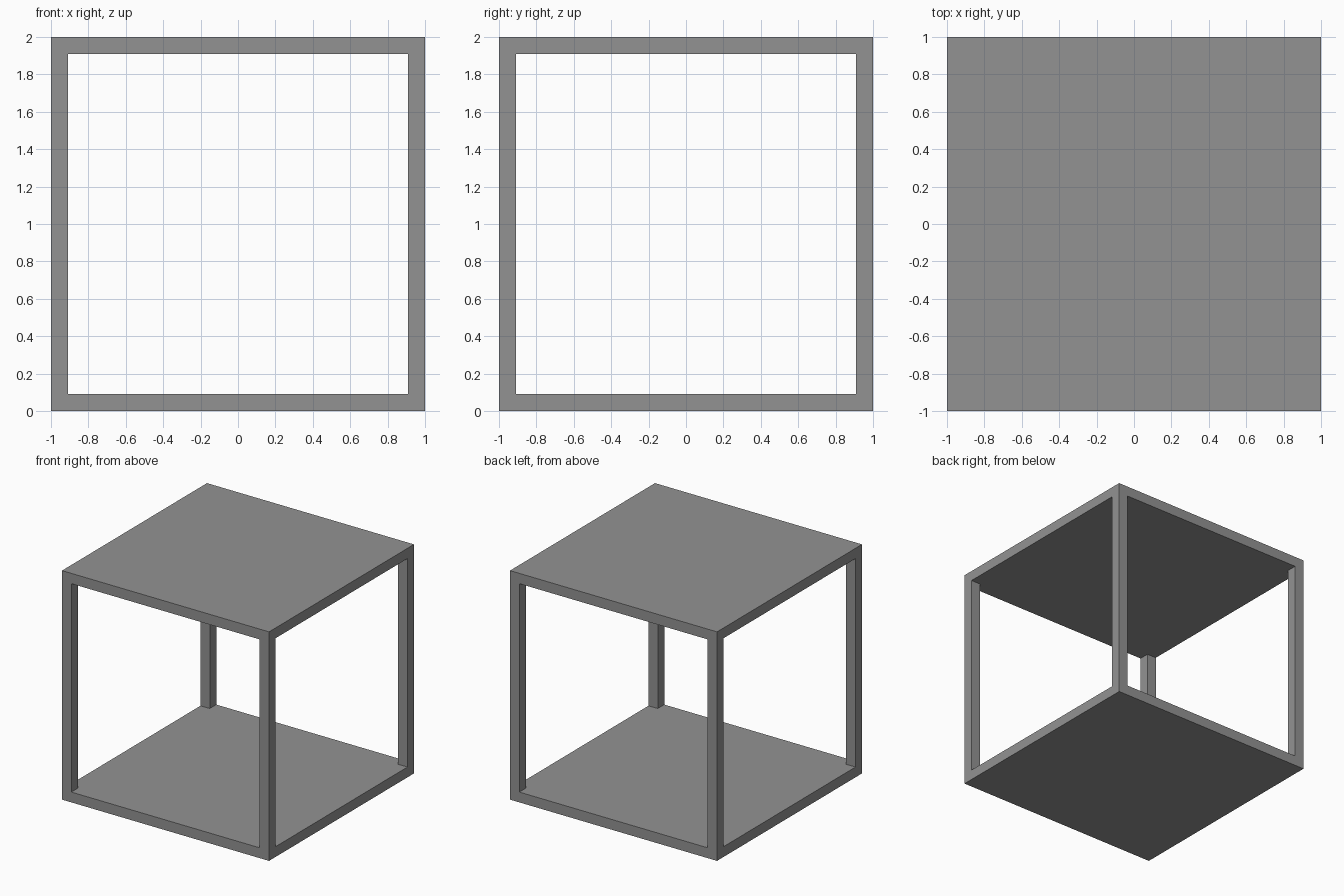
import bpy, bmesh

if "Cube" in bpy.data.objects:
    bpy.data.objects.remove(bpy.data.objects["Cube"])

T = 0.09                                   # plate and post thickness
XY = [-1, -1 + T, 1 - T, 1]
Z = [0, T, 2 - T, 2]


def solid(i, j, k):
    """Top and bottom layers are full plates; the middle layer keeps only corner posts."""
    if not all(0 <= n <= 2 for n in (i, j, k)):
        return False
    return k != 1 or (i != 1 and j != 1)


# Open box frame: one watertight shell made from the outer skin of the solid cells
bm = bmesh.new()
cells = [(i, j, k) for i in range(3) for j in range(3) for k in range(3) if solid(i, j, k)]
for cell in cells:
    for axis in range(3):
        u, v = (axis + 1) % 3, (axis + 2) % 3
        for side in (0, 1):
            neighbour = list(cell)
            neighbour[axis] += 2 * side - 1
            if solid(*neighbour):
                continue
            ring = [(0, 0), (1, 0), (1, 1), (0, 1)]
            verts = []
            for a, b in (ring if side else ring[::-1]):
                n = list(cell)
                n[axis] += side
                n[u] += a
                n[v] += b
                verts.append(bm.verts.new((XY[n[0]], XY[n[1]], Z[n[2]])))
            bm.faces.new(verts)
bmesh.ops.remove_doubles(bm, verts=bm.verts, dist=1e-4)

mesh = bpy.data.meshes.new("open_box_frame")
bm.to_mesh(mesh)
bm.free()

# Dark grey finish
finish = bpy.data.materials.new("dark_grey")
finish.diffuse_color = (0.29, 0.29, 0.29, 1)
finish.use_nodes = True
finish.node_tree.nodes["Principled BSDF"].inputs["Base Color"].default_value = finish.diffuse_color
mesh.materials.append(finish)
bpy.context.collection.objects.link(bpy.data.objects.new("open_box_frame", mesh))
